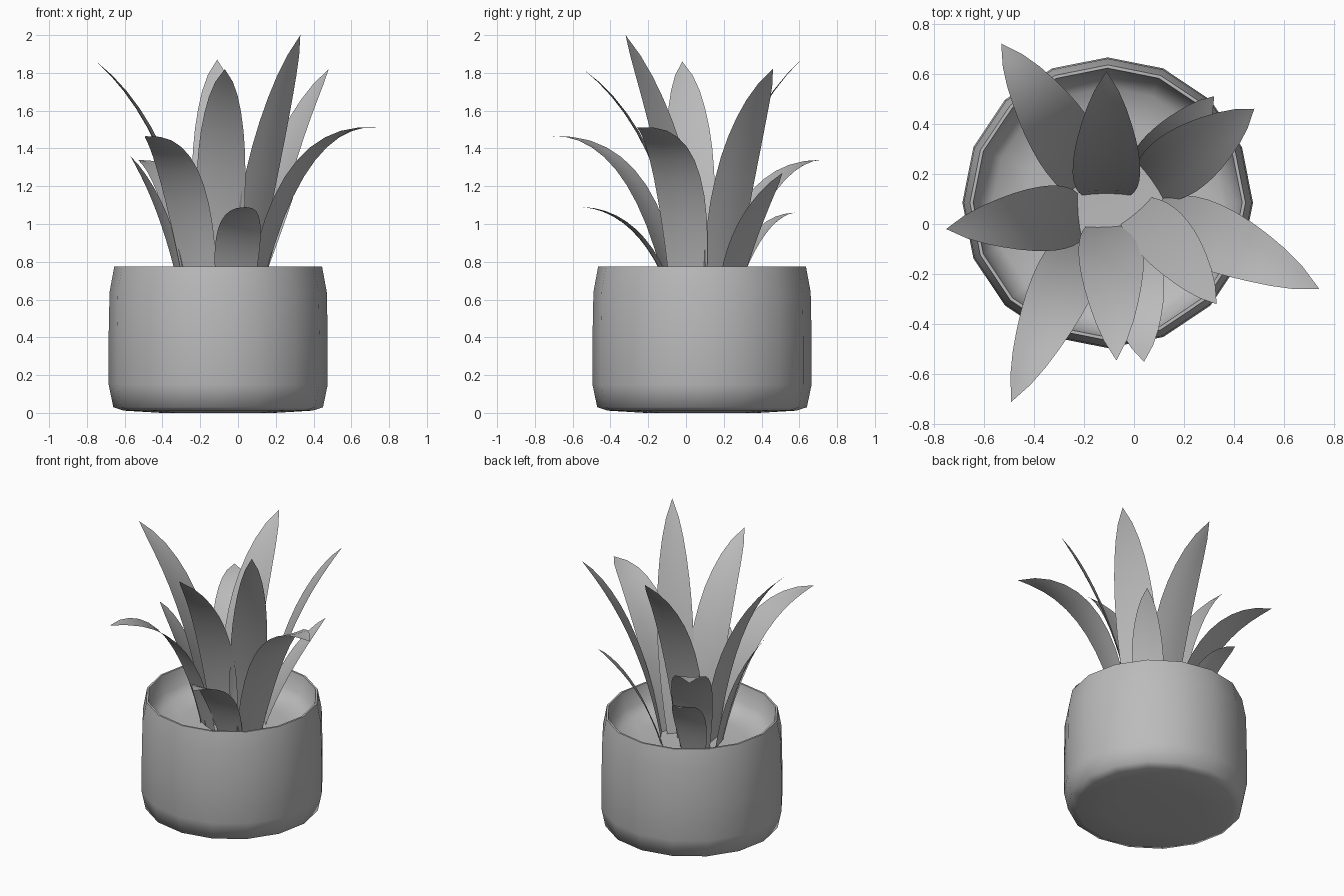
import bpy, bmesh, math
from mathutils import Vector

cube = bpy.data.objects.get("Cube")
if cube:
    bpy.data.objects.remove(cube, do_unlink=True)

# one plain grey for everything
GREY = (0.5, 0.5, 0.5, 1.0)
grey = bpy.data.materials.new("plain_grey")
grey.use_nodes = True
grey.diffuse_color = GREY
grey.node_tree.nodes["Principled BSDF"].inputs["Base Color"].default_value = GREY


def finish(name, bm, angle):
    """Turn a bmesh into a smooth shaded object."""
    mesh = bpy.data.meshes.new(name)
    bm.to_mesh(mesh)
    bm.free()
    mesh.materials.append(grey)
    obj = bpy.data.objects.new(name, mesh)
    bpy.context.collection.objects.link(obj)
    bpy.ops.object.select_all(action='DESELECT')
    obj.select_set(True)
    bpy.context.view_layer.objects.active = obj
    bpy.ops.object.shade_smooth_by_angle(angle=math.radians(angle))
    return obj


def lathe(name, profile, centre, sides):
    """Spin a (radius, height) profile; ends are capped with flat discs."""
    bm = bmesh.new()
    rings = []
    for r, z in profile:
        ring = []
        for i in range(sides):
            a = math.tau * i / sides
            ring.append(bm.verts.new((centre[0] + r * math.cos(a),
                                      centre[1] + r * math.sin(a), z)))
        rings.append(ring)
    for low, high in zip(rings, rings[1:]):
        for i in range(sides):
            j = (i + 1) % sides
            bm.faces.new((low[i], low[j], high[j], high[i]))
    bm.faces.new(rings[0][::-1])
    bm.faces.new(rings[-1])
    return finish(name, bm, 75)


# relative width from base to tip, and positions across the blade
TAPER = (0.7, 0.82, 0.91, 0.97, 1, 0.99, 0.95, 0.87, 0.75, 0.59, 0.36, 0)
ACROSS = (-1, -0.5, 0, 0.5, 1)
BASE_Z = 0.57


def leaf(name, base, bend, tip, width, cup=0.07):
    """Sweep a slightly cupped, pointed blade along a quadratic curve."""
    p0, p1, p2 = Vector((*base, BASE_Z)), Vector(bend), Vector(tip)
    out = Vector((tip[0] - base[0], tip[1] - base[1], 0)).normalized()
    side = Vector((-out.y, out.x, 0))
    bm = bmesh.new()
    rows = []
    for k, taper in enumerate(TAPER):
        t = k / (len(TAPER) - 1)
        point = p0 * (1 - t) ** 2 + p1 * 2 * t * (1 - t) + p2 * t * t
        tangent = ((p1 - p0) * (1 - t) + (p2 - p1) * t).normalized()
        inward = tangent.cross(side).normalized()
        if inward.dot(out) > 0:
            inward.negate()
        half = width / 2 * taper
        if half == 0:
            rows.append([bm.verts.new(point)])
        else:
            rows.append([bm.verts.new(point + side * u * half
                                      + inward * cup * half * u * u)
                         for u in ACROSS])
    for low, high in zip(rows, rows[1:]):
        for i in range(len(ACROSS) - 1):
            if len(high) == 1:
                bm.faces.new((low[i], low[i + 1], high[0]))
            else:
                bm.faces.new((low[i], low[i + 1], high[i + 1], high[i]))
    return finish(name, bm, 60)


# pot: slightly domed base, outer wall, thin rim, inner wall and soil floor
lathe("pot", [(0.3, 0.0), (0.5, 0.012), (0.555, 0.03), (0.58, 0.15), (0.58, 0.4),
              (0.575, 0.64), (0.55, 0.775), (0.537, 0.775), (0.515, 0.66),
              (0.46, 0.605), (0.33, 0.59)], (-0.105, 0.085), 16)

# tall inner leaves
leaf("leaf_back", (-0.11, 0.12), (-0.11, 0.18, 1.45), (-0.11, 0.61, 1.87), 0.27)
leaf("leaf_back_left", (0.07, 0.17), (0.19, 0.24, 1.4), (0.48, 0.46, 1.82), 0.26)
leaf("leaf_right", (-0.22, 0.03), (-0.31, 0.03, 1.47), (-0.75, -0.02, 1.86), 0.26)
leaf("leaf_front_left", (0.01, 0.05), (0.13, -0.04, 1.42), (0.33, -0.32, 2.0), 0.23)
leaf("leaf_front", (-0.1, -0.01), (-0.09, -0.09, 1.46), (-0.07, -0.545, 1.82), 0.26)

# arching leaves
leaf("leaf_left_arch", (0.08, 0.01), (0.26, 0.0, 1.54), (0.74, -0.26, 1.51), 0.27)
leaf("leaf_front_right_arch", (-0.19, -0.06), (-0.28, -0.21, 1.47), (-0.49, -0.71, 1.465), 0.25)
leaf("leaf_back_right_arch", (-0.19, 0.17), (-0.27, 0.34, 1.32), (-0.53, 0.72, 1.34), 0.26)

# short outer leaves
leaf("short_leaf_back_left", (0.04, 0.22), (0.15, 0.29, 1.0), (0.32, 0.51, 1.27), 0.2)
leaf("short_leaf_front", (-0.02, -0.06), (0.0, -0.22, 1.06), (0.04, -0.55, 1.09), 0.24)
leaf("short_leaf_right", (-0.28, 0.03), (-0.37, 0.01, 1.08), (-0.57, -0.05, 1.36), 0.2)
leaf("short_leaf_back_right", (-0.22, 0.23), (-0.27, 0.35, 1.03), (-0.35, 0.575, 1.06), 0.21)
